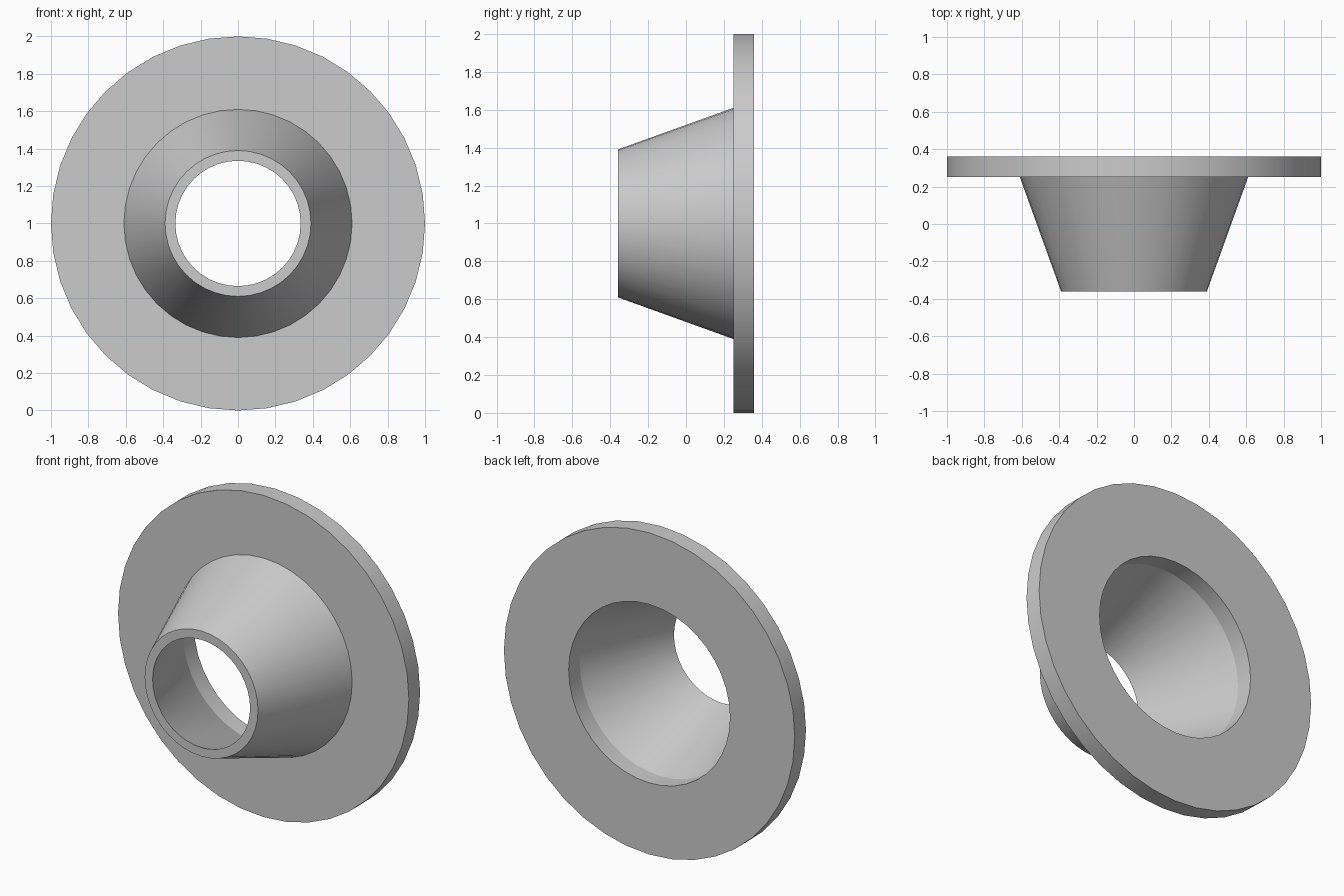
import bpy, bmesh, math
from mathutils import Matrix, Vector

if "Cube" in bpy.data.objects:
    bpy.data.objects.remove(bpy.data.objects["Cube"])

SIDES = 40
CENTRE_Z = 1.0


def revolve(name, profile, sides):
    """Spin a closed (radius, y) profile around the horizontal y axis."""
    bm = bmesh.new()
    rings = []
    for i in range(sides):
        a = 2 * math.pi * i / sides
        rings.append([bm.verts.new((r * math.sin(a), y, CENTRE_Z + r * math.cos(a)))
                      for r, y in profile])
    n = len(profile)
    for i in range(sides):
        a, b = rings[i], rings[(i + 1) % sides]
        for j in range(n):
            k = (j + 1) % n
            bm.faces.new((a[j], a[k], b[k], b[j]))
    bmesh.ops.recalc_face_normals(bm, faces=bm.faces)
    mesh = bpy.data.meshes.new(name)
    bm.to_mesh(mesh)
    bm.free()
    obj = bpy.data.objects.new(name, mesh)
    bpy.context.collection.objects.link(obj)
    bpy.ops.object.select_all(action='DESELECT')
    obj.select_set(True)
    bpy.context.view_layer.objects.active = obj
    bpy.ops.object.shade_smooth_by_angle(angle=math.radians(15))
    return obj


# Hollow tapered neck and flat flange with a straight bore, as one section
revolve("flanged_cone", [
    (0.39, -0.36), (0.61, 0.25), (1.0, 0.25), (1.0, 0.36),
    (0.555, 0.36), (0.555, 0.25), (0.335, -0.36),
], SIDES)
